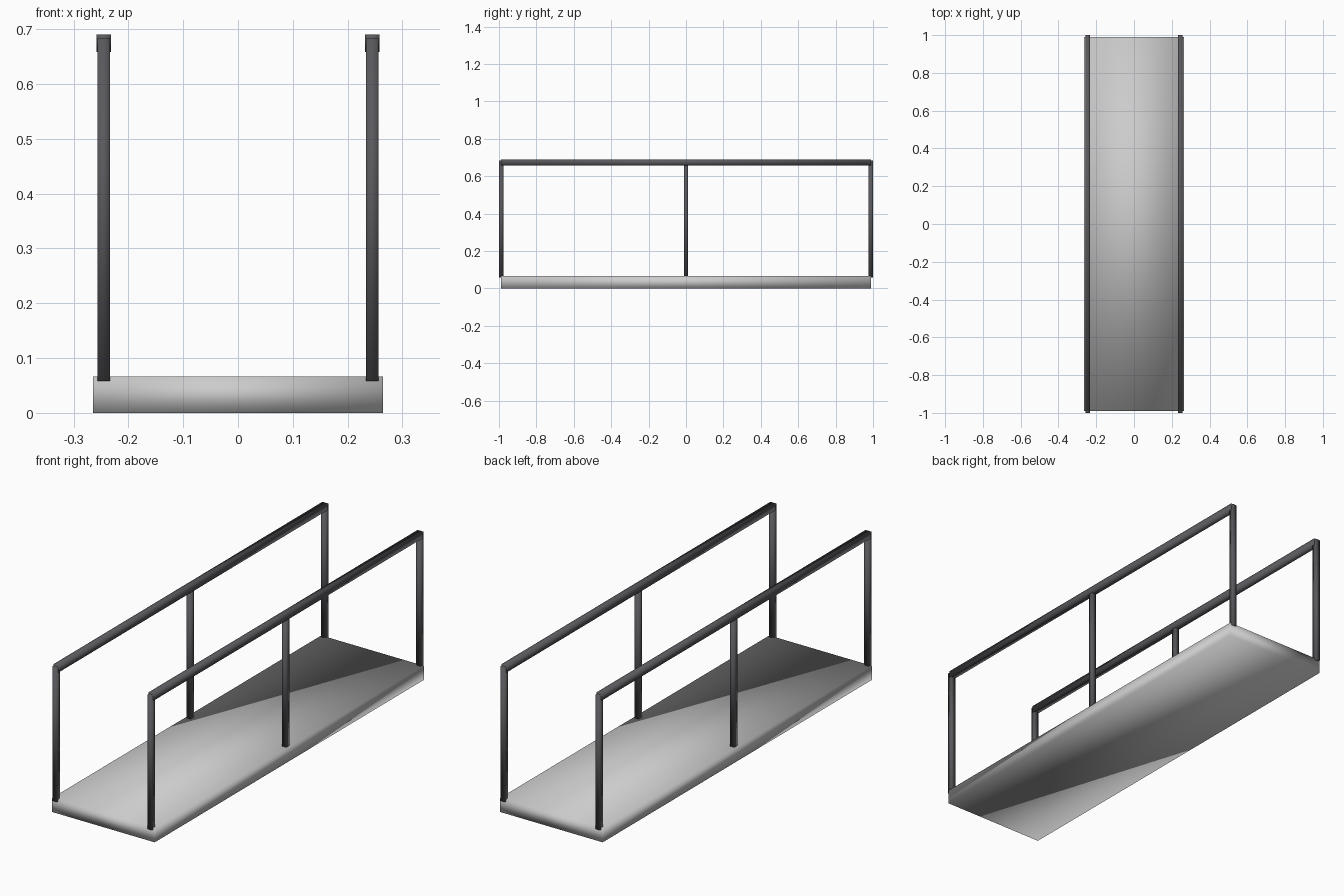
import bpy

if "Cube" in bpy.data.objects:
    bpy.data.objects.remove(bpy.data.objects["Cube"])


def material(name, color):
    m = bpy.data.materials.new(name)
    m.diffuse_color = color
    m.use_nodes = True
    m.node_tree.nodes["Principled BSDF"].inputs["Base Color"].default_value = m.diffuse_color
    return m


dark = material("dark_metal", (0.10, 0.10, 0.11, 1))


def box(name, lo, hi, mat=None):
    """Smooth-shaded box between two opposite corners."""
    bpy.ops.mesh.primitive_cube_add(size=1, location=[(a + b) / 2 for a, b in zip(lo, hi)])
    ob = bpy.context.object
    ob.name = name
    ob.scale = [b - a for a, b in zip(lo, hi)]
    bpy.ops.object.transform_apply(location=False, rotation=False, scale=True)
    bpy.ops.object.shade_smooth()
    if mat:
        ob.data.materials.append(mat)
    return ob


# Walkway deck
box("deck", (-0.264, -0.99, 0), (0.264, 0.99, 0.066))

# Railing on each side: a top rail on three posts
HALF = 0.0115
for side, sx in (("left", -1), ("right", 1)):
    x = sx * 0.245
    box(f"{side}_rail", (x - 0.013, -0.99, 0.658), (x + 0.013, 0.99, 0.69), dark)
    for label, y in (("front", -0.9885), ("middle", 0), ("back", 0.9885)):
        box(f"{side}_{label}_post", (x - HALF, y - HALF, 0.058),
            (x + HALF, y + HALF, 0.684), dark)
